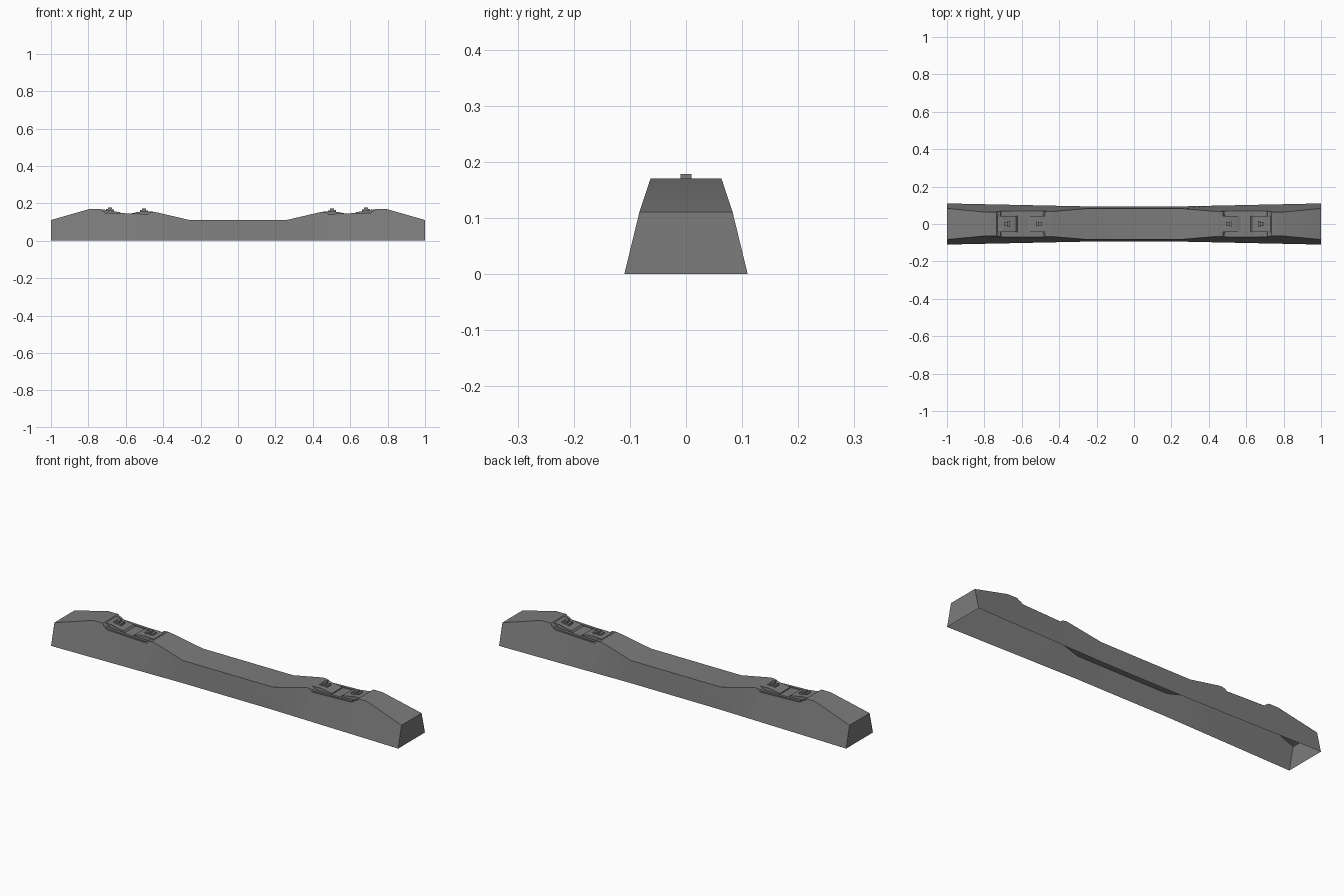
import bpy, bmesh

if "Cube" in bpy.data.objects:
    bpy.data.objects.remove(bpy.data.objects["Cube"], do_unlink=True)

concrete = bpy.data.materials.new("concrete grey")
concrete.use_nodes = True
GREY = (0.2, 0.2, 0.2, 1)
concrete.diffuse_color = GREY
concrete.node_tree.nodes["Principled BSDF"].inputs["Base Color"].default_value = GREY


def finish(name, bm):
    bmesh.ops.recalc_face_normals(bm, faces=bm.faces)
    mesh = bpy.data.meshes.new(name)
    bm.to_mesh(mesh)
    bm.free()
    mesh.materials.append(concrete)
    obj = bpy.data.objects.new(name, mesh)
    bpy.context.scene.collection.objects.link(obj)
    return obj


def prism(name, profile, y0, y1, side):
    """Extrude an x-z profile along y; side mirrors it in x."""
    bm = bmesh.new()
    rows = [[bm.verts.new((side * x, y, z)) for x, z in profile] for y in (y0, y1)]
    n = len(profile)
    bm.faces.new(rows[0])
    bm.faces.new(rows[1])
    for i in range(n):
        j = (i + 1) % n
        bm.faces.new((rows[0][i], rows[0][j], rows[1][j], rows[1][i]))
    return finish(name, bm)


# Sleeper shell, open underneath: x, top height, top half width
half = [(1, .111, .083), (.79, .171, .063), (.735, .171, .063), (.715, .15, .068),
        (.70, .146, .069), (.475, .138, .07), (.457, .153, .067),
        (.44, .153, .067), (.26, .111, .082)]
stations = [(-x, z, w) for x, z, w in half] + half[::-1]


def base_half_width(x):
    return .093 + .017 * max(0, (abs(x) - .2) / .8)


bm = bmesh.new()
sections = []
for x, z, w in stations:
    b = base_half_width(x)
    ring = [(-b, 0), (-w, z), (w, z), (b, 0)]
    sections.append([bm.verts.new((x, y, h)) for y, h in ring])
for a, b in zip(sections, sections[1:]):
    for i in range(3):
        bm.faces.new((a[i], a[i + 1], b[i + 1], b[i]))
bm.faces.new(sections[0])
bm.faces.new(sections[-1])
sleeper = finish("sleeper_body", bm)
bpy.context.view_layer.objects.active = sleeper
sleeper.select_set(True)
bpy.ops.object.shade_smooth_by_angle(angle=0.3)

# Rail fastenings on both seats
outer_clip = [(.735, .14), (.735, .167), (.70, .165), (.66, .157), (.63, .152), (.62, .14)]
inner_clip = [(.455, .135), (.455, .155), (.50, .158), (.54, .153), (.57, .146), (.57, .135)]
outer_bar = [(.735, .14), (.735, .164), (.715, .157), (.705, .14)]
inner_bar = [(.452, .135), (.452, .154), (.475, .15), (.49, .135)]
for side, label in ((1, "left"), (-1, "right")):
    prism(label + "_outer_clip", outer_clip, -.043, .043, side)
    prism(label + "_inner_clip", inner_clip, -.043, .043, side)
    prism(label + "_outer_shoulder", outer_bar, -.066, .066, side)
    prism(label + "_inner_shoulder", inner_bar, -.068, .068, side)
    # Side rails of the seat plate
    rail = [(.70, .14), (.70, .15), (.48, .143), (.48, .133)]
    for end, y in (("front", -.064), ("back", .05)):
        prism(label + "_seat_rail_" + end, rail, y, y + .014, side)
    # Bolt heads
    for where, x, top in (("outer", .685, .179), ("inner", .503, .173)):
        bolt = [(x - .01, .15), (x + .01, .15), (x + .01, top), (x - .01, top)]
        prism(label + "_" + where + "_bolt", bolt, -.01, .01, side)
        washer = [(x - .022, .15), (x + .022, .15), (x + .022, top - .009), (x - .022, top - .011)]
        prism(label + "_" + where + "_washer", washer, -.016, .016, side)
